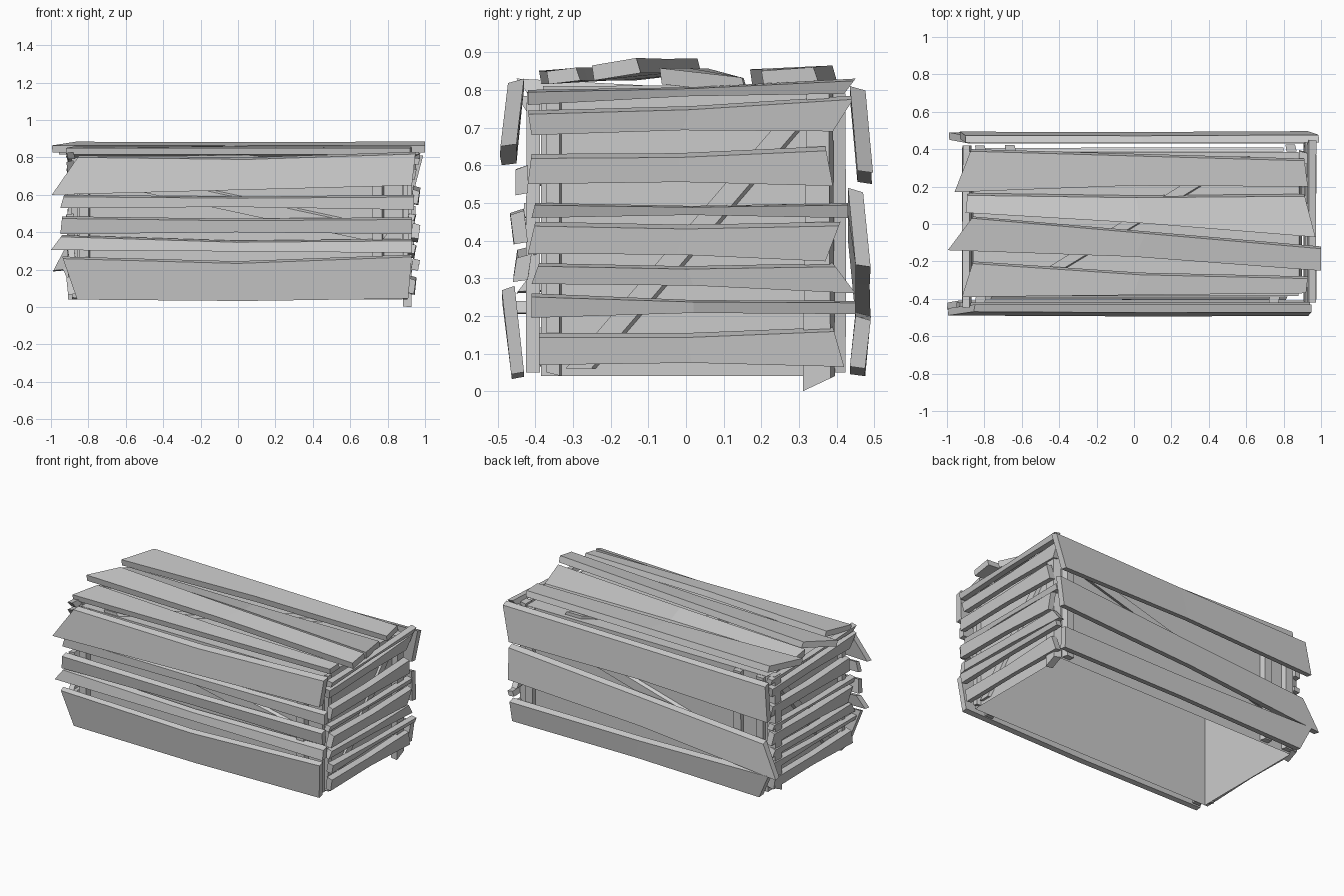
import bpy, bmesh, random
from mathutils import Vector

if "Cube" in bpy.data.objects:
    bpy.data.objects.remove(bpy.data.objects["Cube"])

random.seed(4)

# (u, v, depth) -> world, for every side of the crate
SIDES = {
    "front": lambda u, v, d: (u, -d, v),
    "back": lambda u, v, d: (u, d, v),
    "right": lambda u, v, d: (d, u, v),
    "left": lambda u, v, d: (-d, u, v),
    "top": lambda u, v, d: (u, v, d),
}


def finish(bm, name):
    bmesh.ops.recalc_face_normals(bm, faces=bm.faces)
    me = bpy.data.meshes.new(name)
    bm.to_mesh(me)
    bm.free()
    ob = bpy.data.objects.new(name, me)
    bpy.context.collection.objects.link(ob)
    return ob


def plank(name, side, lo_a, hi_a, lo_b, hi_b, d0, d1, sag=0.0, pinch=0.01, tilt=0.0, bevel=0.012):
    """Rough board: two cut ends (low/high corner each) and a slightly warped middle.
    tilt pushes the low edge inwards (positive) or the high edge inwards (negative)."""
    place = SIDES[side]
    lo_a, hi_a, lo_b, hi_b = map(Vector, (lo_a, hi_a, lo_b, hi_b))
    lo_m = (lo_a + lo_b) / 2 + Vector((0, sag + pinch))
    hi_m = (hi_a + hi_b) / 2 + Vector((0, sag - pinch))
    low_in, high_in = max(tilt, 0), max(-tilt, 0)
    bm = bmesh.new()
    rings = []
    for lo, hi in ((lo_a, hi_a), (lo_m, hi_m), (lo_b, hi_b)):
        w = random.uniform(0, 0.006)
        t = (hi - lo).normalized() * min(bevel, (hi - lo).length * 0.15)
        ring = [(lo + t * 0.5, d0 - low_in), (lo, d1 - low_in - w),
                (hi - t, d1 - high_in - w), (hi, d0 - high_in)]
        rings.append([bm.verts.new(place(p.x, p.y, d)) for p, d in ring])
    for r, s in zip(rings, rings[1:]):
        for i in range(4):
            j = (i + 1) % 4
            bm.faces.new((r[i], r[j], s[j], s[i]))
    bm.faces.new(rings[0])
    bm.faces.new(rings[-1])
    return finish(bm, name)


# Inner box, open underneath
bm = bmesh.new()
bmesh.ops.create_cube(bm, size=1)
for v in bm.verts:
    v.co = (v.co.x * 1.74 + 0.01, v.co.y * 0.77, 0.415 + v.co.z * 0.75)
bm.normal_update()
bmesh.ops.delete(bm, geom=[f for f in bm.faces if f.normal.z < -0.5], context='FACES')
finish(bm, "inner_box")

# Uprights and diagonal braces, under the boards
for side, xs in (("front", (-0.82, 0.75)), ("back", (-0.82, -0.66, 0.84))):
    for x in xs:
        plank(side + "_upright", side, (x - .03, .05), (x + .03, .05), (x - .03, .79), (x + .03, .79),
              0.388, 0.425, pinch=0)
plank("front_brace", "front", (-0.82, .68), (-0.76, .76), (0.76, .34), (0.82, .42), 0.388, 0.41, pinch=0)
plank("back_brace", "back", (-0.84, .2), (-0.84, .27), (0.8, .66), (0.8, .73), 0.388, 0.41, pinch=0)
for side, d in (("right", 0.882), ("left", 0.862)):
    low = 0.0 if side == "right" else 0.04
    plank(side + "_upright", side, (.31, low), (.395, low + .04), (.32, .8), (.39, .8), d, d + .05, pinch=0)
    plank(side + "_upright", side, (-.37, .05), (-.33, .04), (-.37, .8), (-.33, .8), d, d + .03, pinch=0)
    plank(side + "_brace", side, (-.32, .06), (-.24, .06), (.25, .72), (.31, .7), d, d + .02, pinch=0)
plank("roof_brace", "top", (-.7, -.38), (-.6, -.38), (.5, .36), (.62, .36), .792, .815, pinch=0)

# Long boards: low/high corner of the -x end, low/high corner of the +x end, depths, sag, tilt
FRONT = [
    ((-.86, .04), (-.94, .27), (.91, .045), (.93, .28), .455, .49, -.02, .025),
    ((-1.0, .305), (-.94, .385), (.93, .29), (.93, .365), .42, .46, -.01, -.01),
    ((-.95, .39), (-.94, .485), (.93, .39), (.93, .48), .43, .468, 0, .01),
    ((-.95, .53), (-.93, .60), (.94, .52), (.94, .60), .42, .455, 0, 0),
    ((-.995, .60), (-.85, .81), (.93, .65), (.95, .83), .45, .495, -.01, -.02),
]
BACK = [
    ((-.86, .04), (-.94, .21), (.92, .06), (.93, .2), .45, .492, 0, .015),
    ((-.99, .19), (-.88, .40), (.94, .33), (.95, .54), .45, .492, .01, -.02),
    ((-.93, .55), (-.9, .78), (.93, .58), (.99, .81), .455, .497, .01, -.02),
]
TOP = [
    ((-.96, .17), (-.87, .4), (.93, .2), (.91, .35), .825, .865, .01, .01),
    ((-.9, .06), (-.89, .165), (.97, -.07), (.91, .16), .815, .86, 0, -.025),
    ((-.995, -.14), (-.86, .04), (1.0, -.25), (1.0, -.12), .845, .885, .01, .02),
    ((-.92, -.39), (-.86, -.2), (.92, -.37), (.93, -.28), .825, .865, -.01, .01),
]
for side, boards in (("front", FRONT), ("back", BACK), ("top", TOP)):
    for a, b, c, e, d0, d1, sag, tilt in boards:
        plank(side + "_board", side, a, b, c, e, d0, d1, sag, tilt=tilt)

# End slats: low/high at the -y end, low/high at the +y end
ENDS = [
    ((-.39, .07), (-.39, .155), (.42, .065), (.39, .17)),
    ((-.41, .195), (-.41, .26), (.45, .205), (.45, .24)),
    ((-.41, .285), (-.39, .34), (.45, .26), (.39, .34)),
    ((-.42, .365), (-.40, .45), (.37, .345), (.41, .45)),
    ((-.41, .46), (-.40, .50), (.43, .46), (.43, .50)),
    ((-.42, .55), (-.41, .63), (.39, .545), (.37, .65)),
    ((-.41, .68), (-.42, .745), (.39, .69), (.45, .785)),
    ((-.42, .76), (-.42, .80), (.42, .79), (.45, .83)),
]
for i, (a, b, c, e) in enumerate(ENDS):
    out = 0.955 + 0.02 * (i % 2)
    plank("right_slat", "right", a, b, c, e, out - 0.04, out, 0, .008, tilt=.01)
    # the opposite end carries the same slats turned about
    turn = lambda p: (-p[0], p[1])
    plank("left_slat", "left", turn(c), turn(e), turn(a), turn(b), 0.88, 0.92, 0, .008, tilt=.01)
